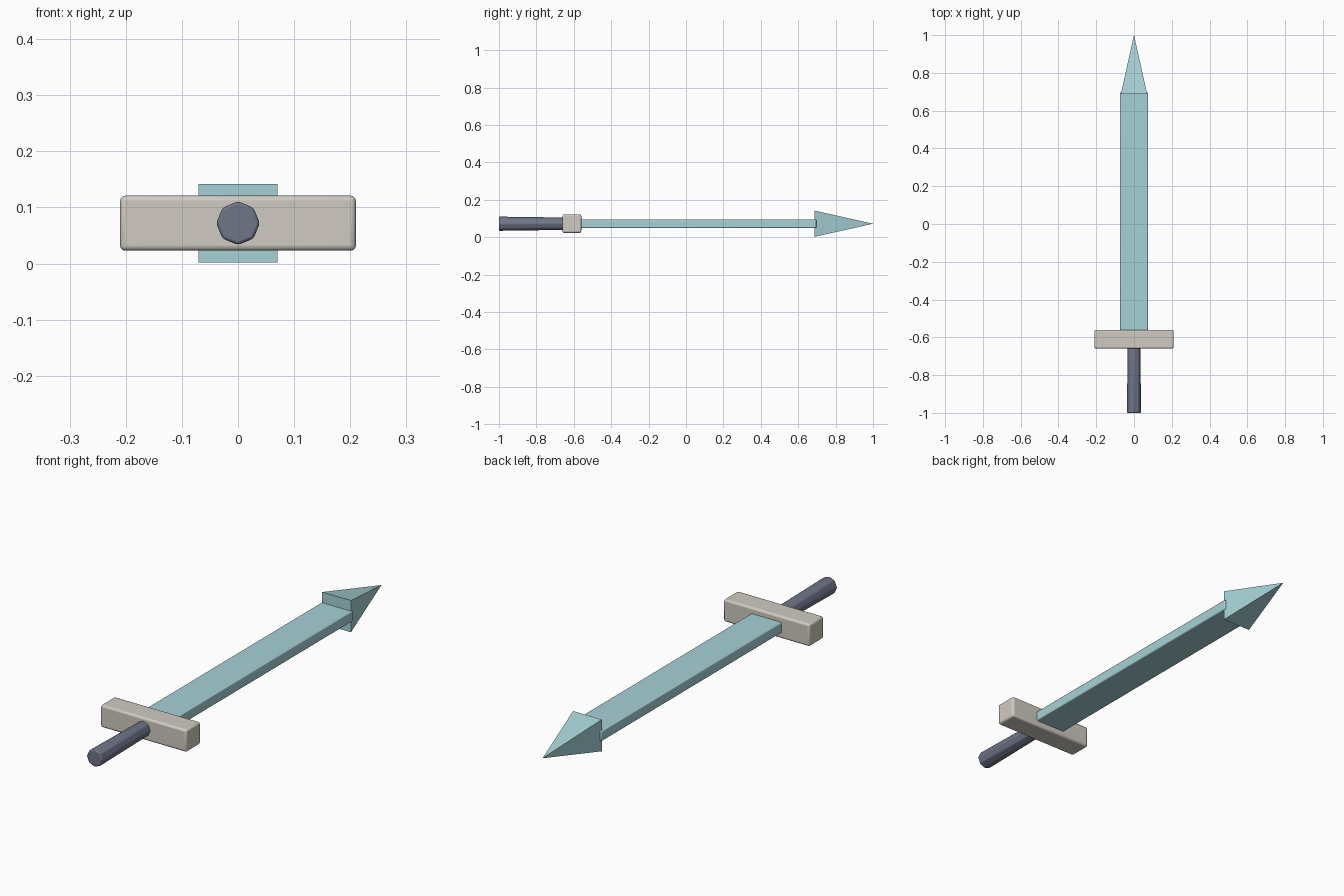
import bpy, math
from mathutils import Matrix

cube = bpy.data.objects.get("Cube")
if cube:
    bpy.data.objects.remove(cube, do_unlink=True)

MID = 0.072  # height of the sword's long axis


def material(name, rgb):
    mat = bpy.data.materials.new(name)
    mat.use_nodes = True
    mat.diffuse_color = (*rgb, 1)
    mat.node_tree.nodes["Principled BSDF"].inputs["Base Color"].default_value = (*rgb, 1)
    return mat


def finish(name, mat, bevel, segments):
    ob = bpy.context.object
    ob.name = name
    ob.data.materials.append(mat)
    if bevel:
        mod = ob.modifiers.new("rounded_edges", "BEVEL")
        mod.width = bevel
        mod.segments = segments
        mod.limit_method = "ANGLE"
        mod.angle_limit = math.radians(25)
    bpy.ops.object.shade_smooth_by_angle(angle=math.radians(30))
    return ob


def box(name, mat, y0, y1, width, height, bevel):
    bpy.ops.mesh.primitive_cube_add(size=1, location=(0, (y0 + y1) / 2, MID))
    bpy.context.object.data.transform(Matrix.Diagonal((width, y1 - y0, height, 1)))
    return finish(name, mat, bevel, 3)


def cone(name, mat, sides, turn, y0, y1, r0, r1, bevel):
    # cone or tapered cylinder running along y
    bpy.ops.mesh.primitive_cone_add(vertices=sides, radius1=r0, radius2=r1, depth=y1 - y0,
                                    location=(0, (y0 + y1) / 2, MID))
    bpy.context.object.data.transform(Matrix.Rotation(-math.pi / 2, 4, "X")
                                      @ Matrix.Rotation(turn, 4, "Z"))
    return finish(name, mat, bevel, 2)


teal = material("pale_teal_blade", (0.38, 0.64, 0.67))
stone = material("warm_grey_guard", (0.63, 0.6, 0.54))
slate = material("slate_blue_grip", (0.16, 0.18, 0.25))

# blade and its square pyramid point
box("blade", teal, -0.6, 0.697, 0.15, 0.046, 0.005)
cone("blade_point", teal, 4, math.pi / 4, 0.687, 1.0, 0.07 * math.sqrt(2), 0, 0)

# cross guard
box("cross_guard", stone, -0.66, -0.56, 0.42, 0.098, 0.009)

# grip, slightly wider at its free end
cone("grip", slate, 8, 0, -1.0, -0.64, 0.039, 0.034, 0.005)
